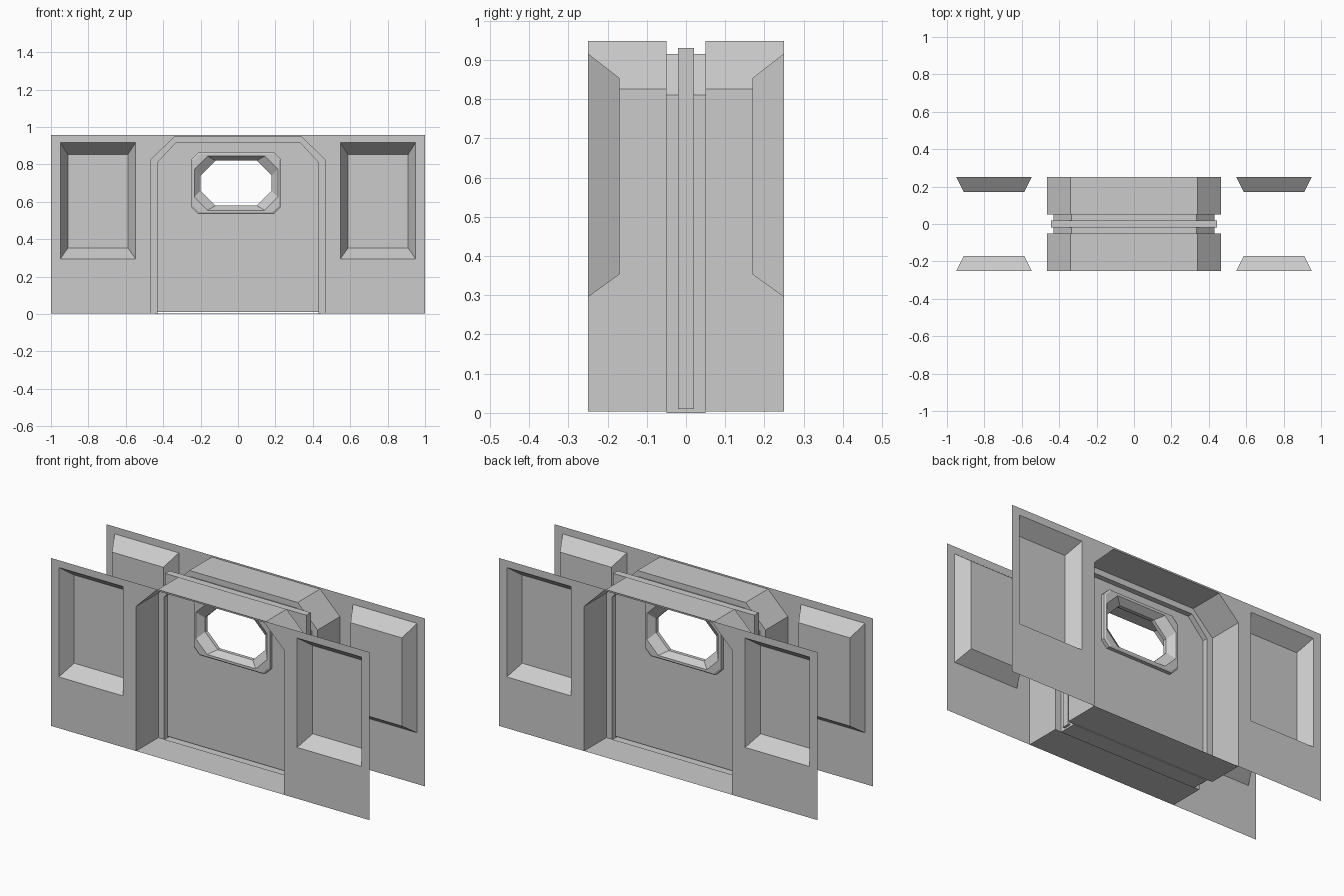
import bpy, bmesh

if "Cube" in bpy.data.objects:
    bpy.data.objects.remove(bpy.data.objects["Cube"])


def octagon(cx, cz, hw, hh, c, y):
    """Chamfered rectangle in the xz plane, counter-clockwise from the front."""
    p = [(hw, c - hh), (hw, hh - c), (hw - c, hh), (c - hw, hh),
         (-hw, hh - c), (-hw, c - hh), (c - hw, -hh), (hw - c, -hh)]
    return [(cx + x, y, cz + z) for x, z in p]


def rect(x0, x1, z0, z1, y):
    return [(x0, y, z0), (x1, y, z0), (x1, y, z1), (x0, y, z1)]


def bridge(bm, loops, closed=False, cap=False):
    """Skin a series of equal-length loops with quads."""
    rings = [[bm.verts.new(p) for p in lp] for lp in loops]
    pairs = list(zip(rings, rings[1:]))
    if closed:
        pairs.append((rings[-1], rings[0]))
    n = len(rings[0])
    for a, b in pairs:
        for i in range(n):
            j = (i + 1) % n
            bm.faces.new((a[i], a[j], b[j], b[i]))
    if cap:
        bm.faces.new(rings[-1])


def finish(bm, name):
    bmesh.ops.remove_doubles(bm, verts=bm.verts[:], dist=0.0005)
    me = bpy.data.meshes.new(name)
    bm.to_mesh(me)
    bm.free()
    ob = bpy.data.objects.new(name, me)
    bpy.context.collection.objects.link(ob)
    return ob


TOP, ARCH = 0.957, 0.948

# Wall sheets with recessed panels: one quarter, mirrored left/right and front/back
bm = bmesh.new()
bridge(bm, [rect(0.465, 1.0, 0.004, TOP, -0.25),
            rect(0.547, 0.95, 0.295, 0.916, -0.25),
            rect(0.588, 0.91, 0.353, 0.854, -0.17)], cap=True)
# header strip over the doorway
for pts in ([(0.34, ARCH), (0.465, 0.825), (0.465, TOP), (0.34, TOP)],
            [(0, ARCH), (0.34, ARCH), (0.34, TOP), (0, TOP)]):
    bm.faces.new([bm.verts.new((x, -0.25, z)) for x, z in pts])
wall = finish(bm, "wall_sheets")
mod = wall.modifiers.new("Mirror", 'MIRROR')
mod.use_axis = (True, True, False)


# Passage lining with a narrower door frame in the middle
def arch(hw, z0, shoulder, tx, top, y):
    p = [(-hw, z0), (hw, z0), (hw, shoulder), (tx, top), (-tx, top), (-hw, shoulder)]
    return [(x, y, z) for x, z in p]


wide = (0.465, 0.004, 0.825, 0.34, ARCH)
narrow = (0.43, 0.0, 0.81, 0.333, 0.915)
bm = bmesh.new()
bridge(bm, [arch(*wide, -0.25), arch(*wide, -0.05), arch(*narrow, -0.05),
            arch(*narrow, 0.05), arch(*wide, 0.05), arch(*wide, 0.25)])
finish(bm, "passage_lining")

# Door slab with a window opening
CX, CZ = -0.01, 0.70
bm = bmesh.new()
slab = (0, 0.47, 0.443, 0.46, 0)
hole = (CX, CZ, 0.21, 0.135, 0.08)
bridge(bm, [octagon(*slab, -0.02), octagon(*hole, -0.02),
            octagon(*hole, 0.02), octagon(*slab, 0.02)], closed=True)
finish(bm, "door")

# Raised window frame on both door faces, funnelling into the opening
steps = [(0.238, 0.164, 0.035, 0.02), (0.238, 0.164, 0.035, 0.04),
         (0.230, 0.156, 0.035, 0.045), (0.223, 0.145, 0.07, 0.045),
         (0.190, 0.120, 0.08, 0.01)]
loops = [octagon(CX, CZ, w, h, c, -y) for w, h, c, y in steps]
loops += [octagon(CX, CZ, w, h, c, y) for w, h, c, y in reversed(steps)]
bm = bmesh.new()
bridge(bm, loops)
finish(bm, "window_frame")
